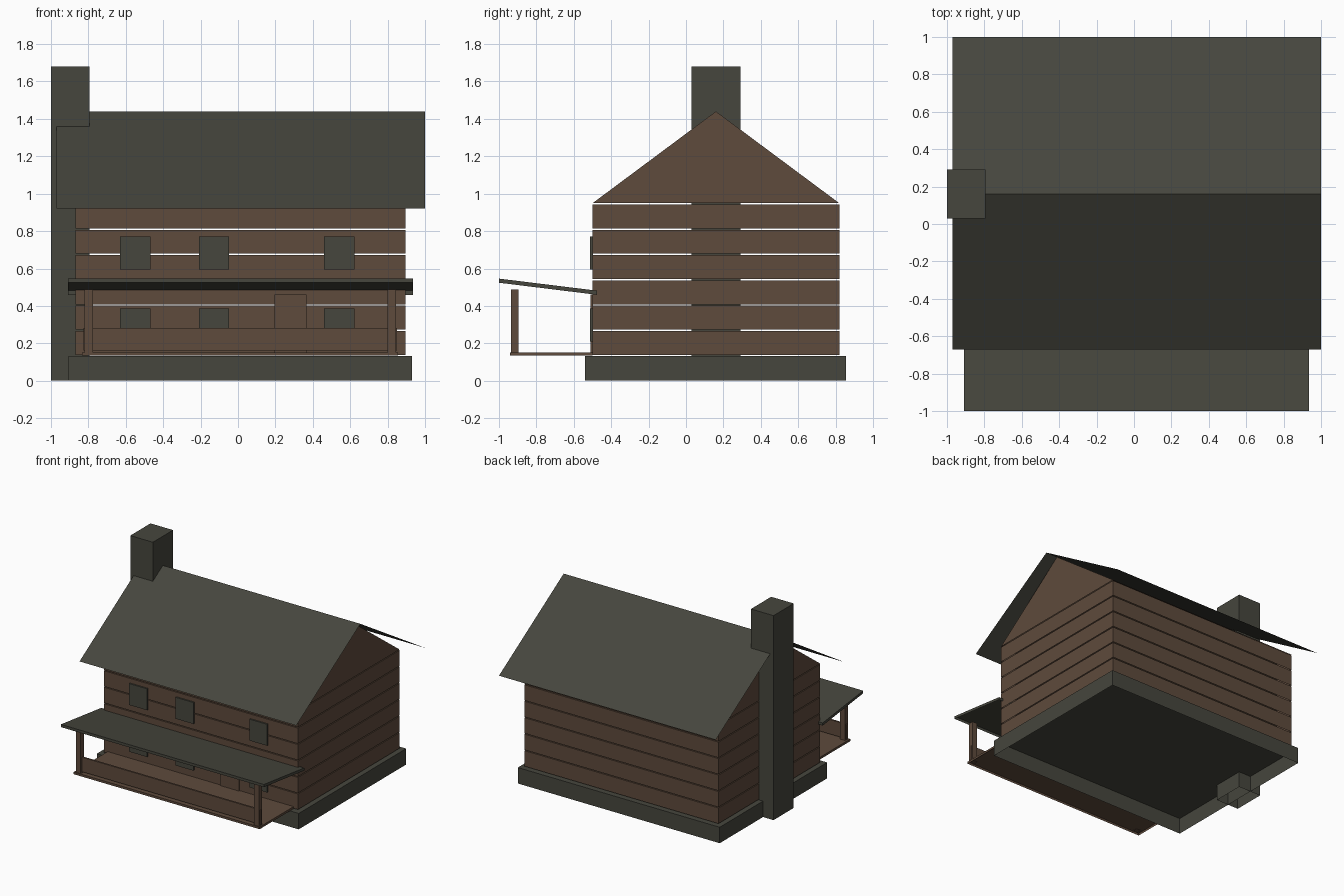
import bpy
import bmesh

cube = bpy.data.objects.get("Cube")
if cube:
    bpy.data.objects.remove(cube, do_unlink=True)


def material(name, rgb):
    mat = bpy.data.materials.new(name)
    mat.use_nodes = True
    mat.diffuse_color = (*rgb, 1)
    mat.node_tree.nodes["Principled BSDF"].inputs["Base Color"].default_value = (*rgb, 1)
    return mat


STONE = material("dark stone grey", (0.061, 0.061, 0.047))
WOOD = material("brown timber", (0.112, 0.069, 0.045))


def finish(name, bm, mat):
    mesh = bpy.data.meshes.new(name)
    bm.to_mesh(mesh)
    bm.free()
    mesh.materials.append(mat)
    obj = bpy.data.objects.new(name, mesh)
    bpy.context.scene.collection.objects.link(obj)
    return obj


def box(name, x, y, z, mat, slope=0):
    """Open-bottomed box between ranges; slope drops z along +y."""
    bm = bmesh.new()
    bmesh.ops.create_cube(bm, size=1)
    bottom = [f for f in bm.faces if f.normal.z < -0.9]
    bmesh.ops.delete(bm, geom=bottom, context='FACES_ONLY')
    for v in bm.verts:
        v.co = [r[0] if c < 0 else r[1] for c, r in zip(v.co, (x, y, z))]
        v.co.z -= slope * (v.co.y - y[0])
    return finish(name, bm, mat)


def sweep(name, profile, x, mat, capped):
    """Sweep an open (y, z) profile along x, optionally closing the ends."""
    bm = bmesh.new()
    left, right = [[bm.verts.new((px, py, pz)) for py, pz in profile] for px in x]
    for i in range(len(profile) - 1):
        bm.faces.new((left[i], right[i], right[i + 1], left[i + 1]))
    if capped:
        bm.faces.new(left)
        bm.faces.new(right[::-1])
    return finish(name, bm, mat)


HOUSE_X, HOUSE_Y = (-0.87, 0.895), (-0.5, 0.82)
RIDGE = (0.16, 1.44)

# Foundation and chimney
box("foundation", (-0.905, 0.93), (-0.54, 0.855), (0, 0.131), STONE)
box("chimney", (-1, -0.795), (0.03, 0.292), (0, 1.68), STONE)

# Stacked timber courses with narrow gaps
for i in range(6):
    z = 0.138 + 0.1353 * i
    box(f"wall_course_{i + 1}", HOUSE_X, HOUSE_Y, (z, z + 0.128), WOOD)

# Gable and thin overhanging roof
sweep("gable", [(HOUSE_Y[0], 0.949), RIDGE, (HOUSE_Y[1], 0.949)], HOUSE_X, WOOD, True)
sweep("main_roof", [(-0.672, 0.922), RIDGE, (1.0, 0.922)], (-0.97, 1.0), STONE, False)

# Windows and door
for level, z in (("lower", 0.21), ("upper", 0.594)):
    for side, x in (("right", -0.55), ("middle", -0.128), ("left", 0.542)):
        box(f"{level}_{side}_window", (x - 0.081, x + 0.081), (-0.512, -0.498),
            (z, z + 0.176), STONE)
box("front_door", (0.195, 0.365), (-0.51, -0.498), (0.138, 0.46), WOOD)

# Porch
box("porch_floor", (-0.835, 0.855), (-0.94, -0.5), (0.134, 0.152), WOOD)
for side, x in (("right", -0.82), ("left", 0.8)):
    box(f"{side}_porch_post", (x, x + 0.045), (-0.935, -0.895), (0.15, 0.487), WOOD)
box("porch_railing", (-0.825, 0.851), (-0.92, -0.905), (0.163, 0.282), WOOD)
box("porch_roof", (-0.91, 0.935), (-1, -0.475), (0.524, 0.546), STONE, slope=0.123)
